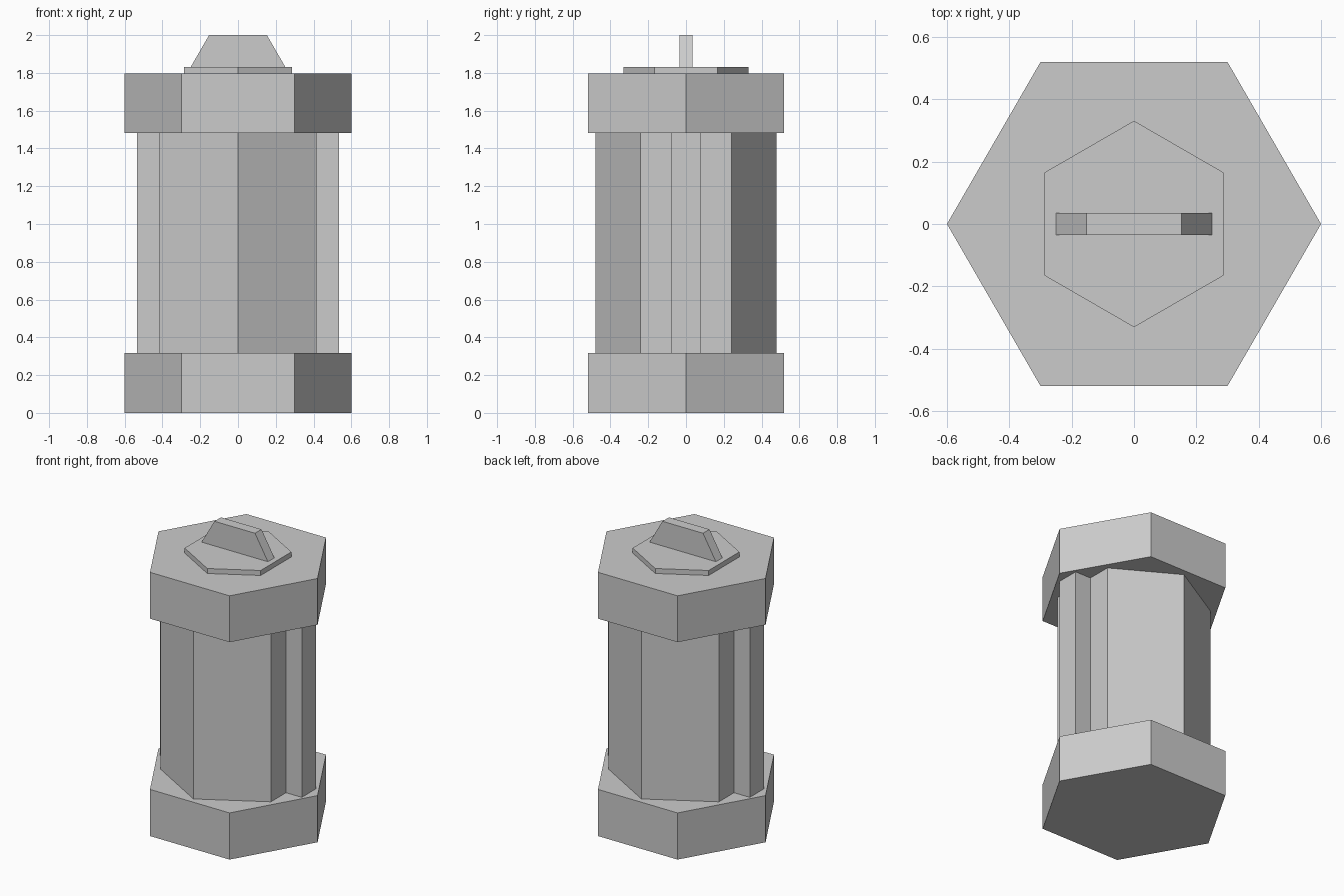
import bpy, bmesh
from math import cos, sin, radians

if "Cube" in bpy.data.objects:
    bpy.data.objects.remove(bpy.data.objects["Cube"])


def prism(name, profile, axis, lo, hi):
    """Extrude a 2D profile along z (profile in x, y) or along y (profile in x, z)."""
    place = (lambda a, b, t: (a, b, t)) if axis == "z" else (lambda a, b, t: (a, t, b))
    bm = bmesh.new()
    base = bm.faces.new([bm.verts.new(place(a, b, lo)) for a, b in profile])
    ext = bmesh.ops.extrude_face_region(bm, geom=[base], use_keep_orig=True)["geom"]
    top = [v for v in ext if isinstance(v, bmesh.types.BMVert)]
    bmesh.ops.translate(bm, verts=top, vec=place(0, 0, hi - lo))
    bmesh.ops.recalc_face_normals(bm, faces=bm.faces)
    mesh = bpy.data.meshes.new(name)
    bm.to_mesh(mesh)
    bm.free()
    obj = bpy.data.objects.new(name, mesh)
    bpy.context.collection.objects.link(obj)
    return obj


def hexagon(radius, turn=0):
    return [(radius * cos(radians(60 * i + turn)), radius * sin(radians(60 * i + turn)))
            for i in range(6)]


# End caps
prism("bottom_cap", hexagon(0.6), "z", 0.0, 0.318)
prism("top_cap", hexagon(0.6), "z", 1.482, 1.798)

# Body: hexagon with a square rib on the left and right flats
flat_x, half_y, rib_x, rib_y = 0.416, 0.24, 0.535, 0.077
right = [(0, -0.48), (flat_x, -half_y), (flat_x, -rib_y), (rib_x, -rib_y),
         (rib_x, rib_y), (flat_x, rib_y), (flat_x, half_y)]
prism("body", right + [(-x, -y) for x, y in right], "z", 0.318, 1.482)

# Raised plate on the top cap
prism("top_plate", hexagon(0.331, 30), "z", 1.798, 1.832)

# Tapered grip fin
prism("grip_fin", [(-0.25, 1.832), (0.25, 1.832), (0.153, 2.0), (-0.153, 2.0)],
      "y", -0.035, 0.035)
